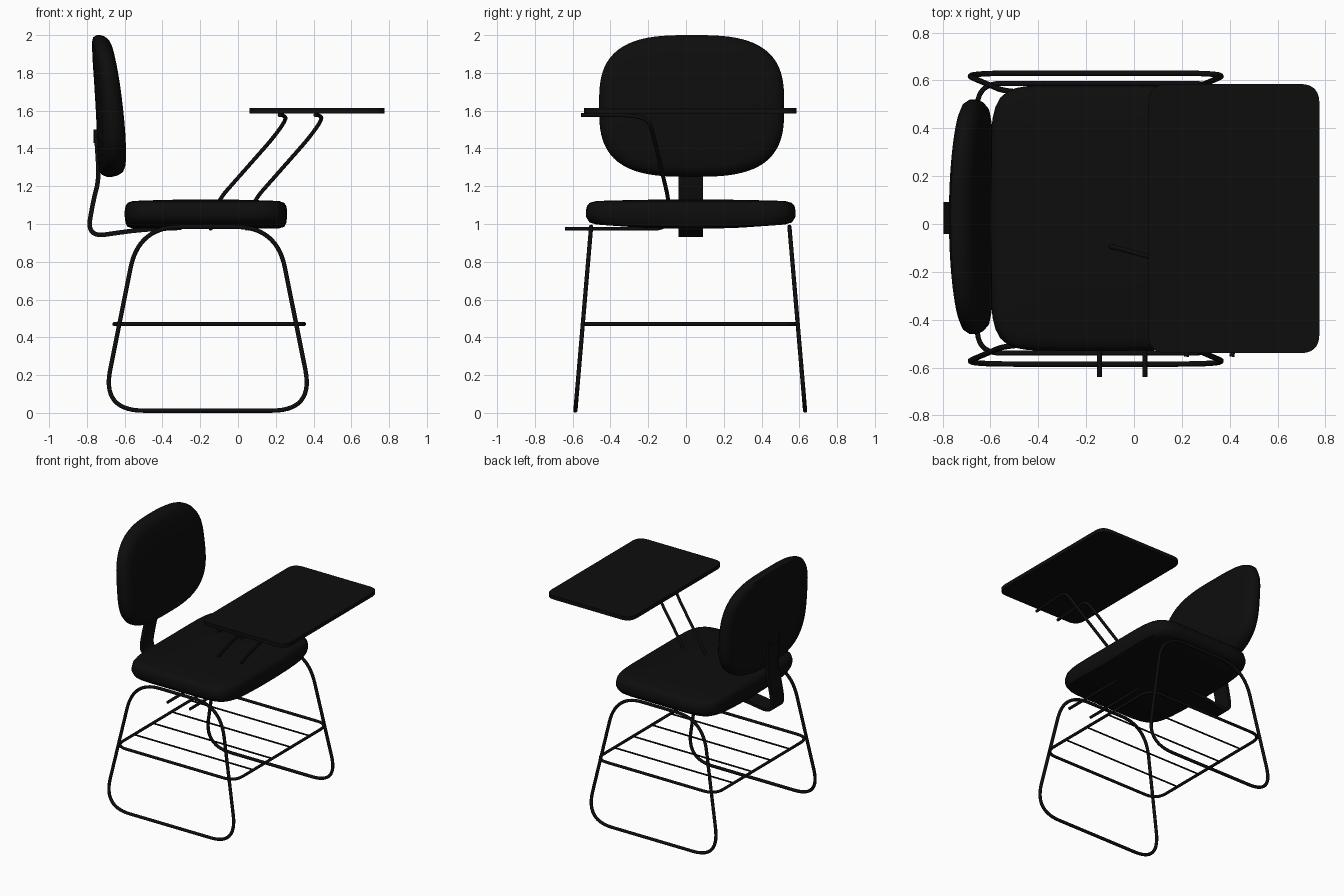
import bpy, bmesh
from math import sin, cos, tau, radians
from mathutils import Vector

if "Cube" in bpy.data.objects:
    bpy.data.objects.remove(bpy.data.objects["Cube"], do_unlink=True)

BLACK = (0.004, 0.004, 0.004, 1)
black = bpy.data.materials.new("matte black")
black.use_nodes = True
black.diffuse_color = BLACK
black.node_tree.nodes["Principled BSDF"].inputs["Base Color"].default_value = BLACK

MID_Y = 0.025


def finish(obj):
    """Give an object its colour and smooth shading."""
    obj.data.materials.clear()
    obj.data.materials.append(black)
    bpy.ops.object.select_all(action='DESELECT')
    obj.select_set(True)
    bpy.context.view_layer.objects.active = obj
    bpy.ops.object.shade_smooth_by_angle(angle=radians(40))
    return obj


def fillet(points, radius, closed=False, steps=10):
    """Round the corners of a polyline."""
    pts = [Vector(p) for p in points]
    out = []
    for i, p in enumerate(pts):
        if not closed and i in (0, len(pts) - 1):
            out.append(p)
            continue
        a, b = pts[i - 1] - p, pts[(i + 1) % len(pts)] - p
        a = p + a.normalized() * min(radius, a.length * 0.48)
        b = p + b.normalized() * min(radius, b.length * 0.48)
        for k in range(steps + 1):
            t = k / steps
            out.append(a * (1 - t) ** 2 + p * 2 * t * (1 - t) + b * t * t)
    return out


def tube(name, points, radius, closed=False):
    curve = bpy.data.curves.new(name, 'CURVE')
    curve.dimensions = '3D'
    curve.bevel_depth = radius
    curve.bevel_resolution = 3
    curve.use_fill_caps = True
    spline = curve.splines.new('POLY')
    spline.points.add(len(points) - 1)
    for sp, p in zip(spline.points, points):
        sp.co = (*p, 1)
    spline.use_cyclic_u = closed
    obj = bpy.data.objects.new(name, curve)
    bpy.context.collection.objects.link(obj)
    bpy.ops.object.select_all(action='DESELECT')
    obj.select_set(True)
    bpy.context.view_layer.objects.active = obj
    bpy.ops.object.convert(target='MESH')
    return finish(bpy.context.view_layer.objects.active)


def loft(name, rings):
    """Skin a row of equal rings and cap both ends."""
    bm = bmesh.new()
    rows = [[bm.verts.new(p) for p in ring] for ring in rings]
    n = len(rows[0])
    for lower, upper in zip(rows, rows[1:]):
        for i in range(n):
            j = (i + 1) % n
            bm.faces.new((lower[i], lower[j], upper[j], upper[i]))
    bm.faces.new(rows[0][::-1])
    bm.faces.new(rows[-1])
    bmesh.ops.recalc_face_normals(bm, faces=bm.faces)
    mesh = bpy.data.meshes.new(name)
    bm.to_mesh(mesh)
    bm.free()
    obj = bpy.data.objects.new(name, mesh)
    bpy.context.collection.objects.link(obj)
    return finish(obj)


def superellipse(half_a, half_b, power, count=96):
    out = []
    for i in range(count):
        c, s = cos(tau * i / count), sin(tau * i / count)
        r = (abs(c) ** power + abs(s) ** power) ** (-1 / power)
        out.append((half_a * c * r, half_b * s * r))
    return out


# Seat cushion: underside arches up toward both sides, top is gently domed
seat_profile = [(0.02, 0.975), (0.5, 0.975), (0.9, 0.977), (0.965, 0.985), (0.99, 1.005),
                (1.0, 1.04), (1.0, 1.07), (0.99, 1.095), (0.965, 1.112), (0.9, 1.122),
                (0.5, 1.128), (0.02, 1.13)]
seat_outline = superellipse(0.43, 0.555, 7)
seat_rings = []
for scale, z in seat_profile:
    rise = 0.025 if z < 1.02 else 0
    seat_rings.append([(-0.17 + x * scale, MID_Y + y * scale,
                        z + rise * (y * scale / 0.555) ** 2) for x, y in seat_outline])
loft("seat", seat_rings)

# Backrest cushion: leans back and wraps forward at the sides
back_profile = [(0.02, 0), (0.35, 0), (0.65, 0), (0.9, 0.03), (0.97, 0.12), (1, 0.3),
                (1, 0.5), (0.98, 0.7), (0.93, 0.88), (0.85, 0.96), (0.5, 1), (0.02, 1)]
back_rings = []
for scale, depth in back_profile:
    ring = []
    for y, z in superellipse(0.49, 0.375, 3):
        y, z = y * scale, z * scale
        k = (z + 0.375) / 0.75
        x = -0.74 - 0.04 * k ** 1.5 + depth * (0.15 - 0.045 * k * k)
        x += 0.035 * (y / 0.49) ** 2 * (1 - 0.6 * depth)
        ring.append((x, 0.03 + y, 1.625 + z))
    back_rings.append(ring)
loft("backrest", back_rings)

# Flat bent bar joining the seat to the backrest
bar = fillet([(-0.3, 0, 0.98), (-0.52, 0, 0.97), (-0.8, 0, 0.93), (-0.765, 0, 1.13),
              (-0.735, 0, 1.24), (-0.752, 0, 1.5)], 0.1)
bar_rings = []
for i, p in enumerate(bar):
    along = bar[min(i + 1, len(bar) - 1)] - bar[max(i - 1, 0)]
    side = Vector((-along.z, 0, along.x)).normalized() * 0.012
    bar_rings.append([(q.x, MID_Y + w, q.z) for q, w in
                      ((p + side, -0.066), (p + side, 0.066),
                       (p - side, 0.066), (p - side, -0.066))])
loft("back_support_bar", bar_rings)

# Small clamp plate behind the backrest
clamp = [(-0.765, MID_Y - 0.05), (-0.735, MID_Y - 0.05),
         (-0.735, MID_Y + 0.05), (-0.765, MID_Y + 0.05)]
loft("back_clamp", [[(x, y, z) for x, y in clamp] for z in (1.43, 1.5)])

# Closed sled leg loops, splayed outward toward the floor
for name, sign in (("left_leg_loop", 1), ("right_leg_loop", -1)):
    low, high = 0.0225 + sign * 0.608, 0.0225 + sign * 0.525
    corners = [(-0.72, low, 0.012), (0.40, low, 0.012),
               (0.205, high, 0.985), (-0.525, high, 0.985)]
    tube(name, fillet(corners, 0.22, True, 14), 0.0115, True)

# Book rack under the seat
rack = [(-0.655, -0.54, 0.47), (0.35, -0.54, 0.47), (0.35, 0.588, 0.47), (-0.655, 0.588, 0.47)]
tube("rack_frame", fillet(rack, 0.1, True), 0.0105, True)
for i in range(4):
    y = -0.54 + 1.128 * (i + 1) / 5
    tube(f"rack_rod_{i + 1}", [(-0.655, y, 0.47), (0.35, y, 0.47)], 0.006)

# Writing board with rounded corners
board = fillet([(0.06, -0.54, 0), (0.775, -0.54, 0), (0.775, 0.585, 0), (0.06, 0.585, 0)],
               0.08, True)
loft("writing_board", [[(p.x, p.y, z) for p in board] for z in (1.586, 1.614)])

# Pair of bent rods carrying the writing board
for name, shift in (("rear_board_rod", 0), ("front_board_rod", 0.19)):
    path = [(-0.145, -0.64, 0.975), (-0.145, -0.09, 0.975), (-0.11, -0.09, 1.12),
            (0.19, -0.17, 1.46), (0.26, -0.2, 1.56), (0.235, -0.32, 1.577),
            (0.22, -0.555, 1.577)]
    tube(name, [p + Vector((shift, 0, 0)) for p in fillet(path, 0.08)], 0.0105)
